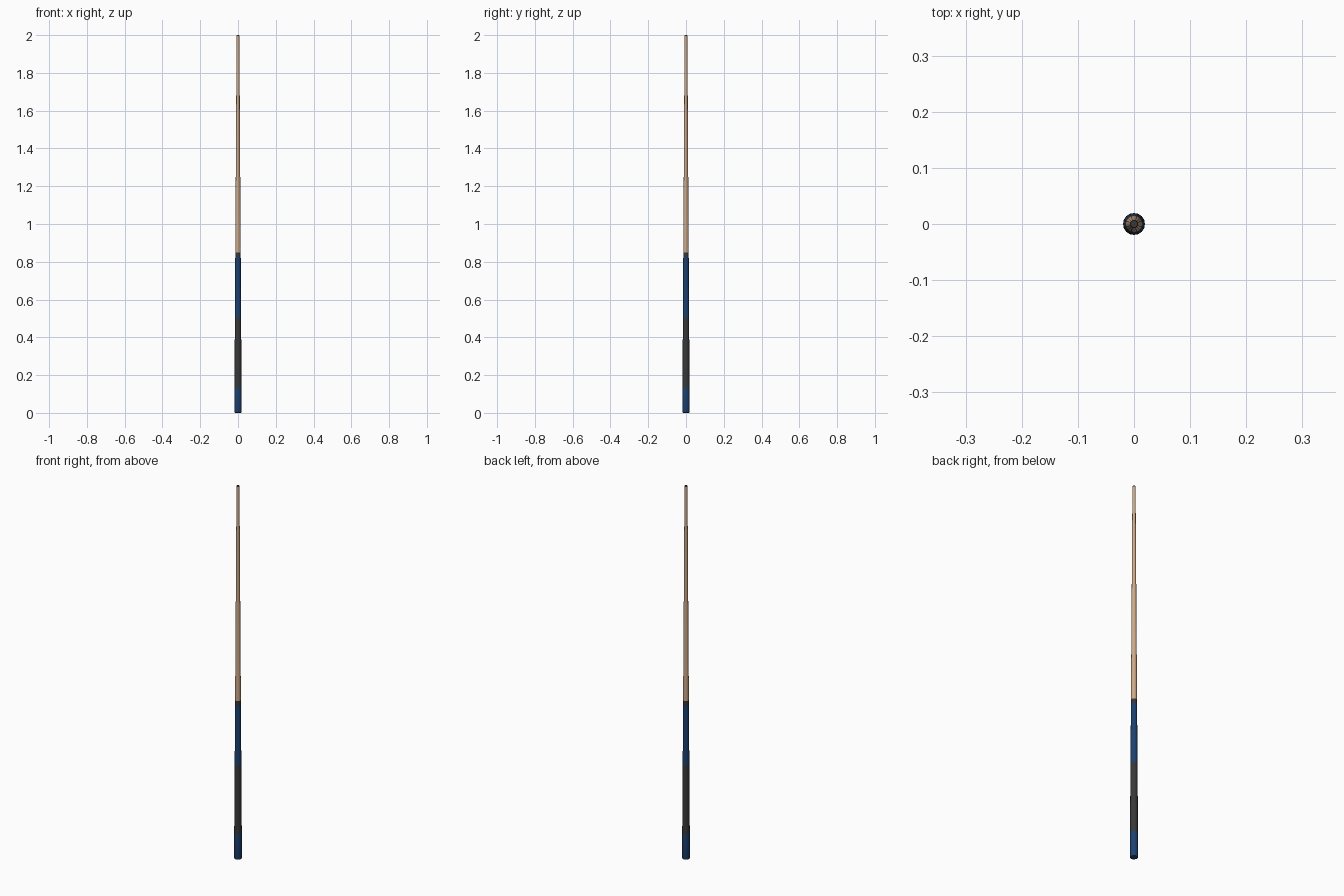
import bpy, math

if "Cube" in bpy.data.objects:
    bpy.data.objects.remove(bpy.data.objects["Cube"])

SIDES = 16
R0, R1, H = 0.0196, 0.0073, 2.0


def radius(z):
    return R0 + (R1 - R0) * z / H


def material(name, rgb):
    m = bpy.data.materials.new(name)
    m.diffuse_color = (*rgb, 1)
    m.use_nodes = True
    m.node_tree.nodes["Principled BSDF"].inputs["Base Color"].default_value = m.diffuse_color
    return m


blue = material("deep blue", (0.012, 0.054, 0.165))
dark = material("dark grey", (0.04, 0.04, 0.04))
wood = material("light wood", (0.62, 0.40, 0.25))


def lathe(name, profile, mat):
    """Closed turned part from (radius, height) rings."""
    verts, faces = [], []
    for r, z in profile:
        for i in range(SIDES):
            a = 2 * math.pi * i / SIDES
            verts.append((r * math.cos(a), r * math.sin(a), z))
    for k in range(len(profile) - 1):
        for i in range(SIDES):
            j = (i + 1) % SIDES
            faces.append((k * SIDES + i, k * SIDES + j,
                          (k + 1) * SIDES + j, (k + 1) * SIDES + i))
    faces.append(tuple(reversed(range(SIDES))))
    top = (len(profile) - 1) * SIDES
    faces.append(tuple(range(top, top + SIDES)))
    me = bpy.data.meshes.new(name)
    me.from_pydata(verts, [], faces)
    me.materials.append(mat)
    ob = bpy.data.objects.new(name, me)
    bpy.context.collection.objects.link(ob)
    bpy.context.view_layer.objects.active = ob
    ob.select_set(True)
    bpy.ops.object.shade_smooth_by_angle(angle=math.radians(35))
    ob.select_set(False)


def section(name, z0, z1, mat):
    lathe(name, [(radius(z0), z0), (radius(z1), z1)], mat)


# Butt end with a softened bottom rim
lathe("butt_end", [(R0 - 0.005, 0), (R0 - 0.0015, 0.0015), (R0, 0.006),
                   (radius(0.135), 0.135)], blue)
# Grip wrap, forearm, joint ring, shaft
section("grip_wrap", 0.135, 0.505, dark)
section("forearm", 0.505, 0.825, blue)
section("joint_ring", 0.825, 0.85, dark)
section("shaft", 0.85, 1.996, wood)
# Thin tip
lathe("tip", [(R1, 1.996), (R1 - 0.001, 2.0)], dark)
